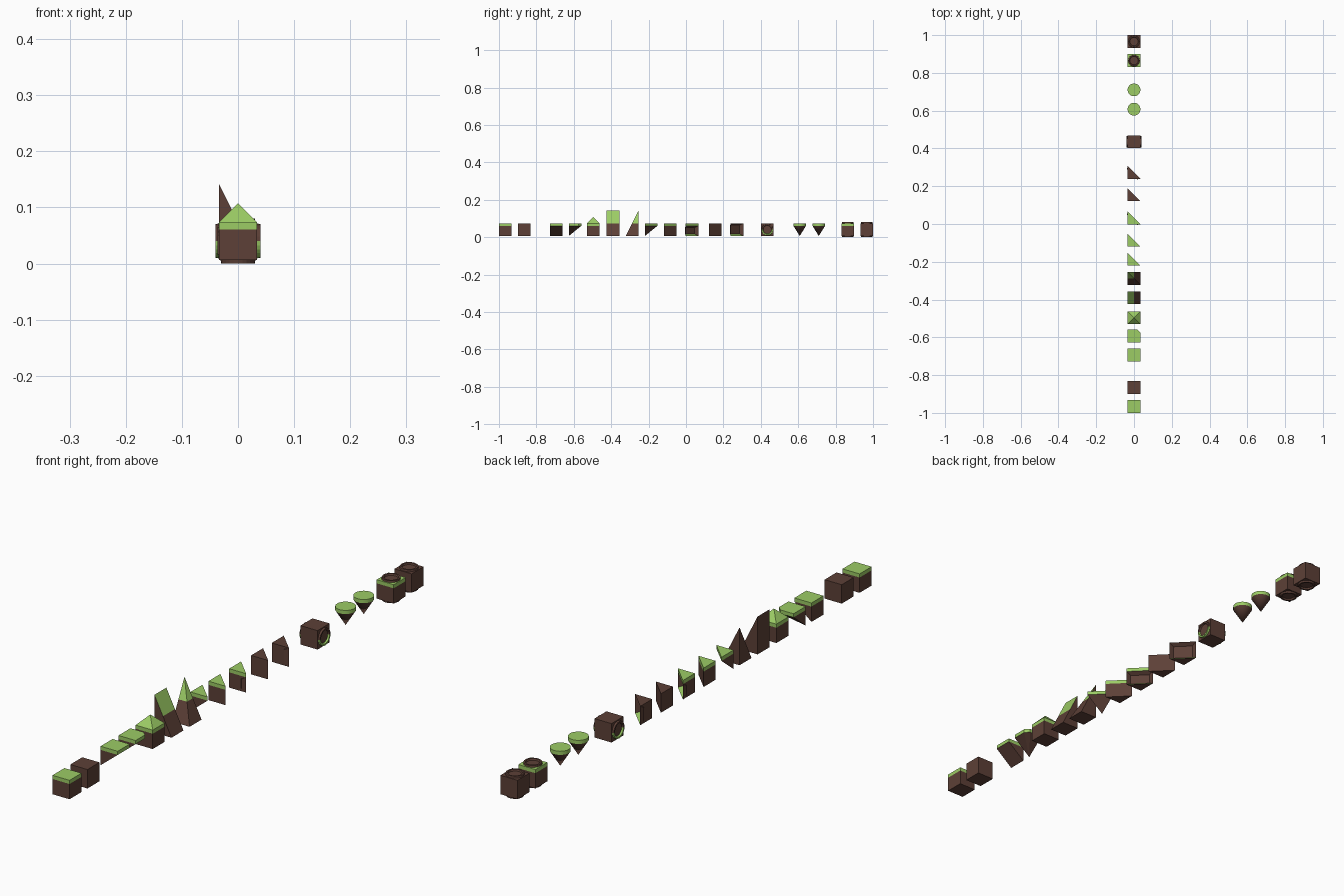
import bpy, bmesh, math
from mathutils import Vector, Matrix

if "Cube" in bpy.data.objects:
    bpy.data.objects.remove(bpy.data.objects["Cube"])

H = 0.0338                 # half a block
Z0, ZG, ZT = 0.0065, 0.061, 0.0741   # bottom, grass line, top
ZM = (Z0 + ZT) / 2
Z2 = Z0 + 4 * H            # top of the double-height ramps


def material(name, rgb):
    m = bpy.data.materials.new(name)
    m.diffuse_color = (*rgb, 1)
    m.use_nodes = True
    m.node_tree.nodes["Principled BSDF"].inputs["Base Color"].default_value = m.diffuse_color
    return m


DIRT = material("dirt", (0.109, 0.051, 0.038))
GRASS = material("grass", (0.333, 0.604, 0.13))


def finish(name, bm, y, is_grass):
    bmesh.ops.recalc_face_normals(bm, faces=bm.faces)
    bm.normal_update()
    for f in bm.faces:
        f.material_index = int(is_grass(f.calc_center_median(), f.normal))
    me = bpy.data.meshes.new(name)
    bm.to_mesh(me)
    bm.free()
    me.materials.append(DIRT)
    me.materials.append(GRASS)
    ob = bpy.data.objects.new(name, me)
    ob.location.y = y
    bpy.context.collection.objects.link(ob)
    return ob


def none(c, n):
    return False


def top_layer(c, n):
    return c.z > ZG


def hull(name, pts, y, is_grass=top_layer, cut=ZG, recess=False):
    """Convex block, split at the grass line, optionally with a tunnel recess."""
    bm = bmesh.new()
    for p in pts:
        bm.verts.new(p)
    bmesh.ops.convex_hull(bm, input=bm.verts)
    bmesh.ops.dissolve_limit(bm, angle_limit=0.01, verts=bm.verts, edges=bm.edges)
    if cut:
        bmesh.ops.bisect_plane(bm, geom=bm.verts[:] + bm.edges[:] + bm.faces[:],
                               plane_co=(0, 0, cut), plane_no=(0, 0, 1))
    if recess:
        bmesh.ops.recalc_face_normals(bm, faces=bm.faces)
        bm.normal_update()
        diag = [f for f in bm.faces if f.normal.x > 0.5 and f.normal.y > 0.5
                and f.calc_center_median().z < ZG]
        bmesh.ops.inset_region(bm, faces=diag, thickness=0.014, depth=0)
        for v in diag[0].verts:
            v.co += Vector((-1, -1, 0)).normalized() * 0.014
    return finish(name, bm, y, is_grass)


def at(fp, *zs):
    return [(x, y, z) for z in zs for x, y in fp]


def rim(name, y, axis, sign, is_grass=none):
    """Raised round tunnel mouth on one face of a block."""
    n = 24
    bm = bmesh.new()
    turn = Matrix.Rotation(sign * math.pi / 2, 3, 'Y') if axis == 'X' else \
        Matrix.Rotation(0 if sign > 0 else math.pi, 3, 'X')
    rings = []
    for r, d in ((0.031, 0), (0.030, 0.0065), (0.024, 0.0065), (0.022, 0.001)):
        rings.append([bm.verts.new(turn @ Vector((
            r * math.cos(2 * math.pi * i / n), r * math.sin(2 * math.pi * i / n), H + d))
            + Vector((0, 0, ZM))) for i in range(n)])
    for a, b in zip(rings, rings[1:]):
        for i in range(n):
            j = (i + 1) % n
            bm.faces.new((a[i], a[j], b[j], b[i]))
    bm.faces.new(rings[-1])
    finish(name, bm, y, is_grass)


SQ = [(-H, -H), (H, -H), (H, H), (-H, H)]
TRI = [(-H, -H), (H, -H), (-H, H)]
CLIP = [(-H, -H), (H, -H), (H, H - .015), (H - .015, H), (-H, H)]
ROUND = [(H * math.cos(math.pi * i / 16), H * math.sin(math.pi * i / 16)) for i in range(32)]

# plain cubes
hull("grass_cube", at(SQ, Z0, ZT), -0.966)
hull("dirt_cube", at(SQ, Z0, ZT), -0.865, none, None)

# overhanging undersides
hull("overhang_slope", at(SQ, ZG, ZT) + [(-H, -H, Z0), (-H, H, Z0)], -0.694)
hull("overhang_corner", at(CLIP, ZG, ZT) + [(-H, -H, Z0)], -0.593)

# pyramid-topped cube
hull("pyramid_cube", at(SQ, Z0, ZT) + [(0, 0, ZT + H)], -0.496)


# steep ramps: only the upper half of the slope is grassy
def upper_slope(c, n):
    return c.z > ZT and n.z > 0.1


hull("steep_ramp", at(SQ, Z0) + [(-H, -H, Z2), (-H, H, Z2)], -0.39, upper_slope, ZT)
hull("steep_corner", at(SQ, Z0) + [(-H, H, Z2)], -0.288, upper_slope, ZT)

# triangular blocks
hull("triangle_overhang", at(TRI, ZG, ZT) + [(-H, -H, Z0)], -0.186)
hull("triangle_grass", at(TRI, Z0, ZT), -0.085)


def tunnel_floor(c, n):
    return n.z > 0.5 and c.z < ZM


hull("triangle_grass_tunnel", at(TRI, Z0, ZT), 0.032,
     lambda c, n: c.z > ZG or tunnel_floor(c, n), recess=True)
hull("triangle_dirt", at(TRI, Z0, ZT), 0.156, none, None)
hull("triangle_dirt_tunnel", at(TRI, Z0, ZT), 0.273, tunnel_floor, None, True)

# cube with a sideways round tunnel, grassy in its lower half
hull("tunnel_cube", at(SQ, Z0, ZT), 0.435, none, None)
for s in (-1, 1):
    rim("tunnel_mouth", 0.435, 'X', s, lambda c, n: c.z < ZM - 0.001)

# hanging cones
for y in (0.608, 0.71):
    ob = hull("hanging_cone", at(ROUND, ZG, ZT) + [(0, 0, Z0)], y)
    bpy.context.view_layer.objects.active = ob
    ob.select_set(True)
    bpy.ops.object.shade_smooth_by_angle(angle=math.radians(30))
    ob.select_set(False)

# cubes with a vertical round shaft
hull("shaft_grass_cube", at(SQ, Z0, ZT), 0.865)
hull("shaft_dirt_cube", at(SQ, Z0, ZT), 0.966, none, None)
for y in (0.865, 0.966):
    for s in (-1, 1):
        rim("shaft_mouth", y, 'Z', s)
